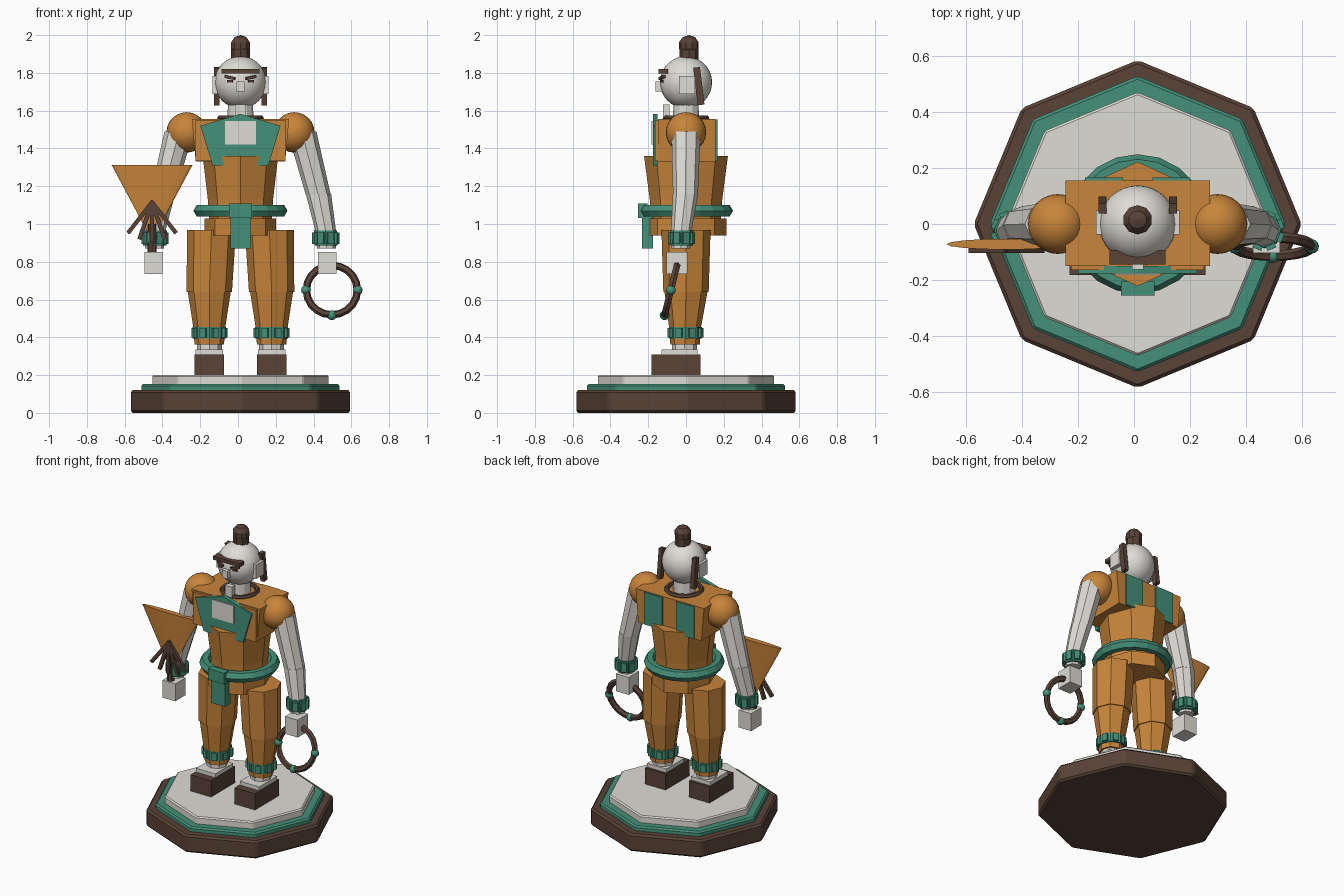
import bpy, bmesh, math
from mathutils import Vector, Matrix

cube = bpy.data.objects.get("Cube")
if cube:
    bpy.data.objects.remove(cube, do_unlink=True)

CX = 0.013  # body axis


def material(name, rgb):
    m = bpy.data.materials.new(name)
    m.use_nodes = True
    m.diffuse_color = (*rgb, 1)
    m.node_tree.nodes["Principled BSDF"].inputs["Base Color"].default_value = (*rgb, 1)
    return m


ORANGE = material("orange cloth", (0.58, 0.235, 0.043))
GREEN = material("green trim", (0.058, 0.28, 0.19))
BROWN = material("dark brown", (0.1, 0.056, 0.038))
WHITE = material("ivory", (0.74, 0.72, 0.67))


def finish(name, bm, mat, smooth=False, bevel=0):
    bmesh.ops.recalc_face_normals(bm, faces=bm.faces)
    for f in bm.faces:
        f.smooth = smooth
    me = bpy.data.meshes.new(name)
    bm.to_mesh(me)
    bm.free()
    me.materials.append(mat)
    ob = bpy.data.objects.new(name, me)
    ob.location.x = CX
    bpy.context.collection.objects.link(ob)
    if bevel:
        b = ob.modifiers.new("Bevel", 'BEVEL')
        b.width, b.segments = bevel, 1
    return ob


def box(name, mat, centre, size, rot=(0, 0, 0), taper=1):
    bm = bmesh.new()
    bmesh.ops.create_cube(bm, size=1)
    for v in bm.verts:
        if v.co.z < 0:
            v.co.x *= taper
        v.co = Vector([a * b for a, b in zip(v.co, size)])
    r = (Matrix.Rotation(rot[2], 4, 'Z') @ Matrix.Rotation(rot[1], 4, 'Y')
         @ Matrix.Rotation(rot[0], 4, 'X'))
    bm.transform(Matrix.Translation(centre) @ r)
    return finish(name, bm, mat)


def loft(name, mat, rings, sides=8, squash=(1, 1), turn=0, bevel=0):
    """Prism through (x, y, z, radius) rings."""
    bm = bmesh.new()
    loops = []
    for x, y, z, r in rings:
        angles = [turn + math.tau * i / sides for i in range(sides)]
        loops.append([bm.verts.new((x + r * squash[0] * math.cos(a),
                                    y + r * squash[1] * math.sin(a), z)) for a in angles])
    for lo, hi in zip(loops, loops[1:]):
        for i in range(sides):
            j = (i + 1) % sides
            bm.faces.new((lo[i], lo[j], hi[j], hi[i]))
    bm.faces.new(loops[0])
    bm.faces.new(loops[-1])
    return finish(name, bm, mat, bevel=bevel)


def ball(name, mat, centre, r, seg=24):
    bm = bmesh.new()
    bmesh.ops.create_uvsphere(bm, u_segments=seg, v_segments=seg // 2, radius=r)
    bm.transform(Matrix.Translation(centre))
    return finish(name, bm, mat, smooth=seg > 10)


def torus(name, mat, centre, major, minor, seg=16, tube=6, rot=None):
    bm = bmesh.new()
    grid = []
    for i in range(seg):
        a = math.tau * i / seg
        row = []
        for j in range(tube):
            b = math.tau * j / tube
            d = major + minor * math.cos(b)
            row.append(bm.verts.new((d * math.cos(a), d * math.sin(a), minor * math.sin(b))))
        grid.append(row)
    for i in range(seg):
        for j in range(tube):
            k, l = (i + 1) % seg, (j + 1) % tube
            bm.faces.new((grid[i][j], grid[k][j], grid[k][l], grid[i][l]))
    bm.transform(Matrix.Translation(centre) @ (rot or Matrix()))
    return finish(name, bm, mat)


def plate(name, mat, outline, y0, y1):
    bm = bmesh.new()
    f = bm.faces.new([bm.verts.new((x, y0, z)) for x, z in outline])
    ext = bmesh.ops.extrude_face_region(bm, geom=[f])
    bmesh.ops.translate(bm, vec=(0, y1 - y0, 0),
                        verts=[v for v in ext["geom"] if isinstance(v, bmesh.types.BMVert)])
    return finish(name, bm, mat)


# Stepped octagonal base
loft("base", BROWN, [(0, 0, 0, 0.585), (0, 0, 0.12, 0.585)], bevel=0.012)
loft("base_trim", GREEN, [(0, 0, 0.11, 0.528), (0, 0, 0.152, 0.528)], bevel=0.01)
loft("base_top", WHITE, [(0, 0, 0.14, 0.47), (0, 0, 0.2, 0.47)], bevel=0.008)

# Torso, hips and belt
loft("hips", ORANGE, [(0, 0, 0.94, 0.215), (0, 0, 1.03, 0.215)], squash=(0.88, 1))
loft("waist", ORANGE, [(0, 0, 1.02, 0.185), (0, 0, 1.13, 0.192), (0, 0, 1.36, 0.222)],
     squash=(0.9, 1))
torus("belt", GREEN, (0, 0, 1.07), 0.213, 0.036, seg=20)
box("belt_knot", GREEN, (0, -0.23, 1.07), (0.12, 0.05, 0.075))
box("belt_flap", GREEN, (0, -0.205, 0.97), (0.105, 0.058, 0.2))
box("chest", ORANGE, (0, 0.003, 1.443), (0.515, 0.305, 0.225), taper=0.92)
box("chest_front", ORANGE, (0, -0.155, 1.44), (0.475, 0.02, 0.215))
plate("bib", GREEN, [(0, 1.583), (0.212, 1.52), (0.148, 1.31), (-0.148, 1.31), (-0.212, 1.52)],
      -0.176, -0.15)
box("bib_patch", WHITE, (0, -0.178, 1.483), (0.165, 0.009, 0.122))

# Neck and head
torus("collar", BROWN, (0, 0, 1.56), 0.108, 0.016)
loft("neck", WHITE, [(0, 0, 1.54, 0.07), (0, 0, 1.66, 0.065)], sides=12)
ball("head", WHITE, (0, 0, 1.75), 0.138, seg=32)
box("nose", WHITE, (0, -0.145, 1.728), (0.042, 0.035, 0.052))
box("chin_tuft", WHITE, (0, -0.105, 1.598), (0.052, 0.035, 0.07))
box("headband", BROWN, (0, -0.12, 1.808), (0.2, 0.05, 0.024))
loft("topknot_base", BROWN, [(0, 0.015, 1.86, 0.05), (0, 0.015, 1.94, 0.05)])
ball("topknot", BROWN, (0, 0.015, 1.945), 0.055, seg=10)

for s, side in ((1, "left"), (-1, "right")):
    # Face and hair
    box(side + "_eyebrow", BROWN, (s * 0.054, -0.126, 1.775), (0.058, 0.022, 0.015), (0, -s * 0.2, s * 0.35))
    box(side + "_eye", BROWN, (s * 0.054, -0.126, 1.756), (0.03, 0.014, 0.012), (0, 0, s * 0.35))
    box(side + "_ear", WHITE, (s * 0.135, 0.005, 1.737), (0.028, 0.085, 0.095))
    box(side + "_hair_lock", BROWN, (s * 0.126, 0.068, 1.73), (0.028, 0.036, 0.2), (0.12, 0, 0))

    # Back panels
    box(side + "_back_panel", GREEN, (s * 0.12, 0.158, 1.443), (0.135, 0.016, 0.218))

    # Arm
    ball(side + "_shoulder", ORANGE, (s * 0.285, 0, 1.485), 0.107)
    loft(side + "_upper_arm", WHITE, [(s * 0.413, -0.003, 1.15, 0.066), (s * 0.325, 0, 1.49, 0.077)])
    loft(side + "_forearm", WHITE, [(s * 0.455, -0.028, 0.87, 0.05), (s * 0.45, -0.024, 0.97, 0.055),
                                    (s * 0.413, -0.003, 1.16, 0.067)])
    loft(side + "_wrist_band", GREEN, [(s * 0.453, -0.025, 0.885, 0.062), (s * 0.45, -0.022, 0.965, 0.062)])
    box(side + "_hand", WHITE, (s * 0.46, -0.048, 0.793), (0.097, 0.112, 0.118))

    # Leg
    lx = s * 0.165
    loft(side + "_shin", ORANGE, [(lx, -0.005, 0.362, 0.078), (lx, -0.005, 0.455, 0.085),
                                  (lx, 0, 0.642, 0.114)])
    loft(side + "_thigh", ORANGE, [(lx, 0, 0.64, 0.12), (lx * 0.93, 0, 0.967, 0.13)])
    loft(side + "_ankle_band", GREEN, [(lx, -0.003, 0.395, 0.088), (lx, -0.003, 0.455, 0.088)])
    loft(side + "_ankle", WHITE, [(lx, -0.008, 0.32, 0.066), (lx, -0.008, 0.37, 0.066)])
    box(side + "_sock", WHITE, (lx, -0.035, 0.32), (0.145, 0.19, 0.032))
    box(side + "_shoe", BROWN, (lx, -0.053, 0.255), (0.155, 0.258, 0.11))

    # Raised blocks around the cloth bands
    for part, x, y, z, r, h in (("wrist", s * 0.452, -0.024, 0.925, 0.06, 0.06),
                                ("ankle", lx, -0.003, 0.425, 0.085, 0.05)):
        for i in range(8):
            a = math.tau * (i + 0.5) / 8
            box(f"{side}_{part}_knob_{i}", GREEN, (x + r * math.cos(a), y + r * math.sin(a), z),
                (0.022, 0.034, h), (0, 0, a))

# Beaded ring hanging from the left hand
ring_at = Vector((0.484, -0.08, 0.65))
tilt = Matrix.Rotation(math.radians(76), 4, 'X')
torus("hand_ring", BROWN, ring_at, 0.135, 0.02, seg=20, rot=tilt)
for i in range(4):
    a = math.tau * i / 4
    p = ring_at + tilt @ Vector((0.137 * math.cos(a), 0.137 * math.sin(a), 0))
    ball(f"ring_bead_{i}", GREEN, p, 0.026, seg=12)

# Fan held in the right hand
fx, fy = -0.468, -0.072
loft("fan", ORANGE, [(fx, fy, 0.93, 0.01), (fx, fy, 1.312, 0.214)], sides=16, squash=(1, 0.09))
loft("fan_handle", BROWN, [(fx, fy, 0.83, 0.025), (fx, fy, 1.0, 0.022)])
for i in range(-2, 3):
    a = i * math.radians(19)
    mid = (fx + 0.1 * math.sin(a), fy - 0.022, 1.115 - 0.1 * math.cos(a))
    box(f"fan_rib_{i + 2}", BROWN, mid, (0.022, 0.02, 0.215), (0, -a, 0))
